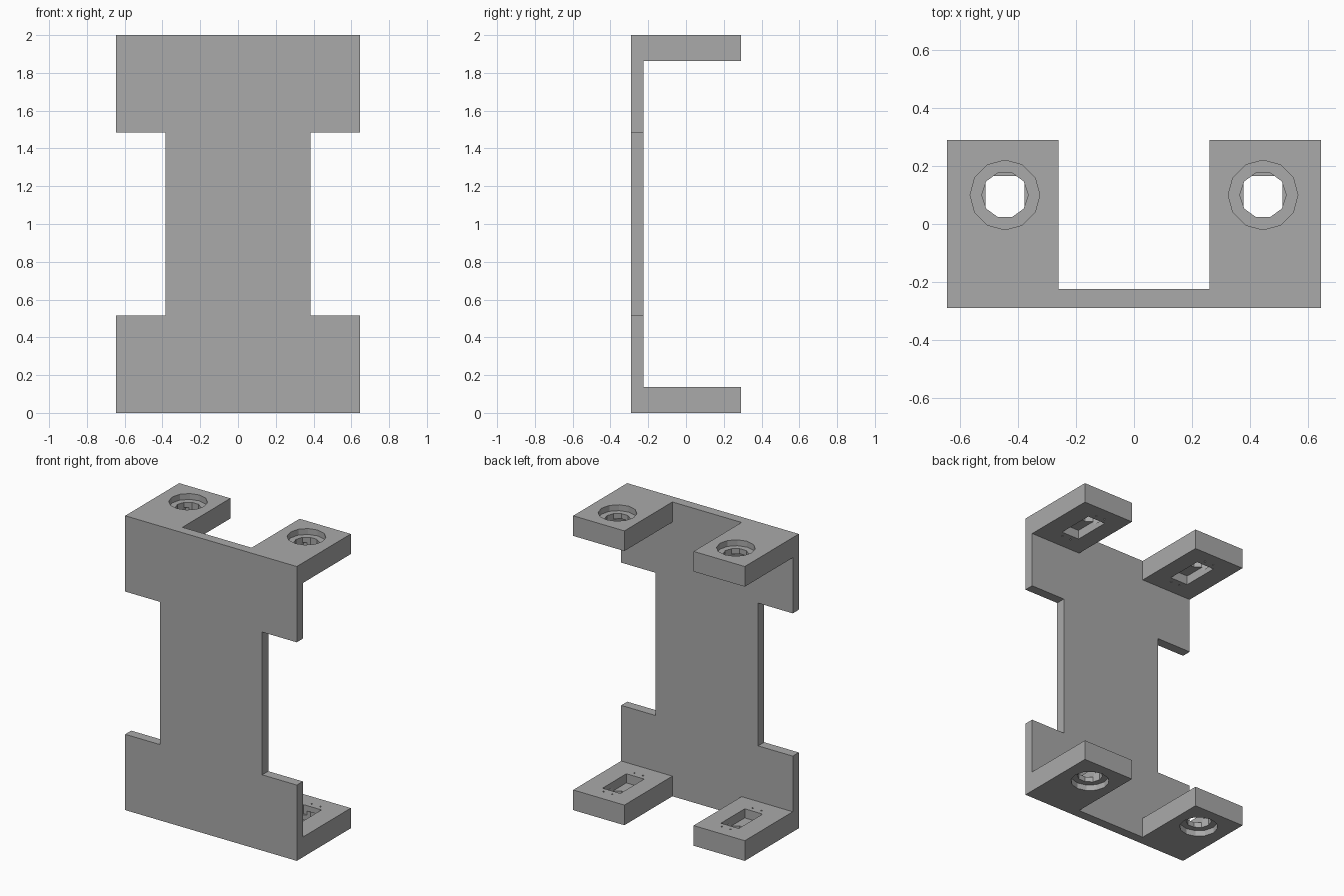
import bpy, bmesh, math
from mathutils import Matrix

cube = bpy.data.objects.get("Cube")
if cube:
    bpy.data.objects.remove(cube, do_unlink=True)

grey = bpy.data.materials.new("plain grey")
grey.use_nodes = True
colour = (0.4, 0.4, 0.4, 1)
grey.diffuse_color = colour
grey.node_tree.nodes["Principled BSDF"].inputs["Base Color"].default_value = colour

HALF, NECK, INNER = 0.645, 0.385, 0.26      # half widths of plate, waist and gap
FRONT, INSIDE, BACK = -0.29, -0.225, 0.29   # depth positions
THICK = 0.137                               # tab thickness
LOW, HIGH = 0.515, 1.485                    # waist heights
HOLE_X, HOLE_Y, SLOT_Y = 0.445, 0.1, 0.037


def finish(name, bm):
    bmesh.ops.recalc_face_normals(bm, faces=bm.faces)
    mesh = bpy.data.meshes.new(name)
    bm.to_mesh(mesh)
    bm.free()
    mesh.materials.append(grey)
    obj = bpy.data.objects.new(name, mesh)
    bpy.context.collection.objects.link(obj)
    return obj


def box(name, x0, x1, y0, y1, z0, z1):
    bm = bmesh.new()
    centre = Matrix.Translation(((x0 + x1) / 2, (y0 + y1) / 2, (z0 + z1) / 2))
    size = Matrix.Diagonal((x1 - x0, y1 - y0, z1 - z0, 1))
    bmesh.ops.create_cube(bm, size=1, matrix=centre @ size)
    return finish(name, bm)


def drum(name, x, radius, sides, z0, z1):
    bm = bmesh.new()
    bmesh.ops.create_cone(bm, cap_ends=True, segments=sides, radius1=radius,
                          radius2=radius, depth=z1 - z0,
                          matrix=Matrix.Translation((x, HOLE_Y, (z0 + z1) / 2))
                          @ Matrix.Rotation(math.pi / 2, 4, "Z"))
    return finish(name, bm)


def cut(target, cutter):
    cutter.hide_render = True
    mod = target.modifiers.new("cut", "BOOLEAN")
    mod.operation, mod.solver, mod.object = "DIFFERENCE", "EXACT", cutter
    bpy.context.view_layer.objects.active = target
    bpy.ops.object.modifier_apply(modifier=mod.name)
    bpy.data.objects.remove(cutter, do_unlink=True)


# Waisted front plate, extruded from its outline
right_side = [(HALF, 0), (HALF, LOW), (NECK, LOW), (NECK, HIGH), (HALF, HIGH), (HALF, 2)]
outline = right_side + [(-x, z) for x, z in reversed(right_side)]
bm = bmesh.new()
face = bm.faces.new([bm.verts.new((x, FRONT, z)) for x, z in outline])
swept = bmesh.ops.extrude_face_region(bm, geom=[face])["geom"]
bmesh.ops.translate(bm, vec=(0, INSIDE - FRONT, 0),
                    verts=[v for v in swept if isinstance(v, bmesh.types.BMVert)])
finish("front_plate", bm)

# Four mounting tabs, each with a stepped round hole outside and a slot inside
for level, outer, inward in (("bottom", 0, 1), ("top", 2, -1)):
    def span(a, b):
        return sorted((outer + inward * a, outer + inward * b))

    for side, s in (("left", 1), ("right", -1)):
        tab = box(f"{level}_{side}_tab", *sorted((s * INNER, s * HALF)),
                  INSIDE, BACK, *span(0, THICK))
        x = s * HOLE_X
        cut(tab, drum("recess", x, 0.12, 12, *span(-0.02, 0.04)))
        cut(tab, drum("bore", x, 0.08, 10, *span(0.02, 0.1)))
        cut(tab, box("slot", x - 0.067, x + 0.067, SLOT_Y - 0.128, SLOT_Y + 0.128,
                     *span(0.075, THICK + 0.02)))
        # Tiny pin holes beyond the slot ends
        for dx in (-0.033, 0.033):
            for dy in (-0.165, 0.165):
                px, py = x + dx, SLOT_Y + dy
                cut(tab, box("pin_hole", px - 0.005, px + 0.005, py - 0.005, py + 0.005,
                             *span(0.06, THICK + 0.02)))
